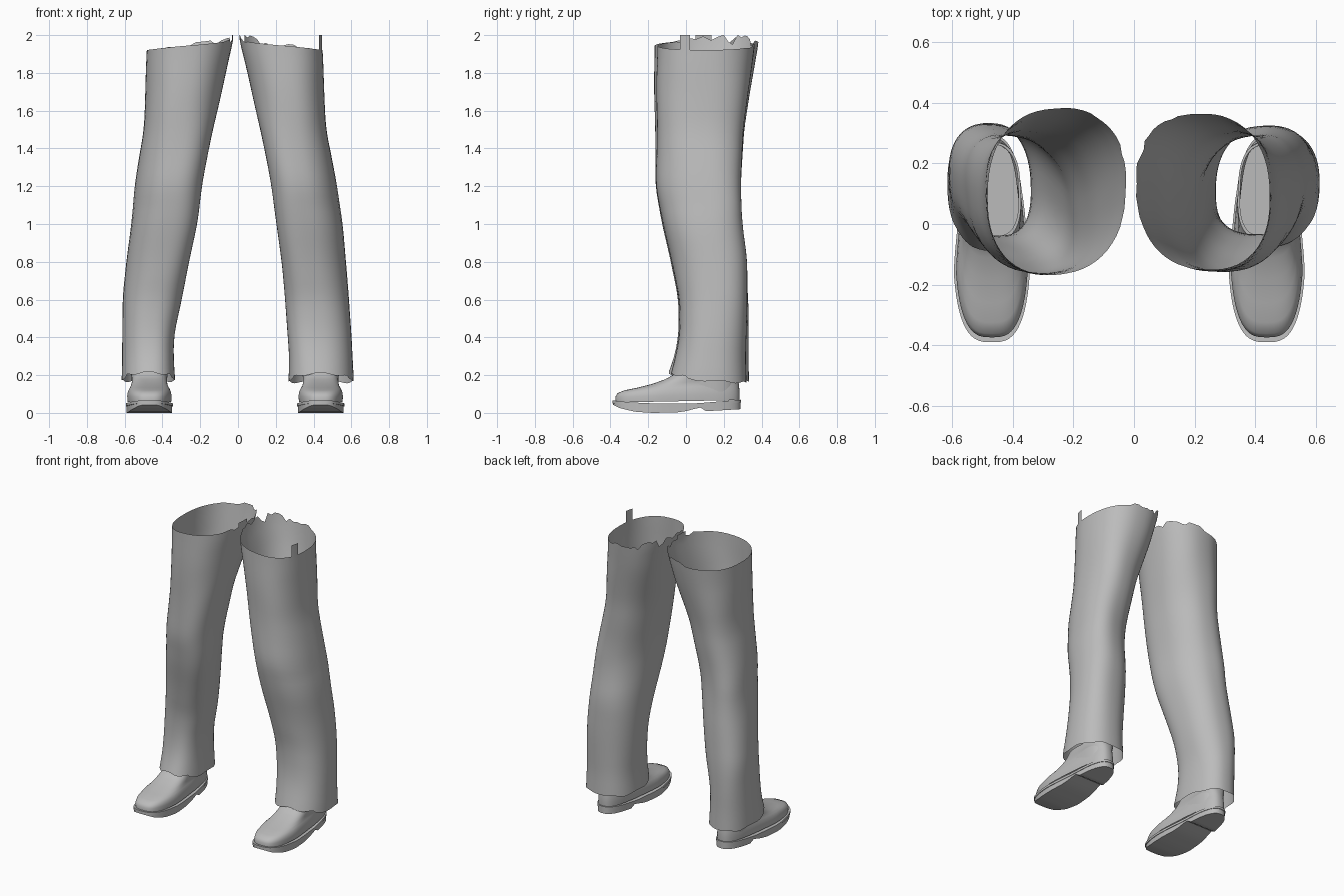
import bpy, bmesh, math, random

if "Cube" in bpy.data.objects:
    bpy.data.objects.remove(bpy.data.objects["Cube"])

random.seed(4)
grey = bpy.data.materials.new("plain grey")
grey.diffuse_color = (0.5, 0.5, 0.5, 1)
grey.use_nodes = True
grey.node_tree.nodes["Principled BSDF"].inputs["Base Color"].default_value = grey.diffuse_color


def finish(name, bm, angle=40):
    bmesh.ops.recalc_face_normals(bm, faces=bm.faces)
    me = bpy.data.meshes.new(name)
    bm.to_mesh(me)
    bm.free()
    ob = bpy.data.objects.new(name, me)
    bpy.context.collection.objects.link(ob)
    me.materials.append(grey)
    bpy.ops.object.select_all(action='DESELECT')
    ob.select_set(True)
    bpy.context.view_layer.objects.active = ob
    bpy.ops.object.shade_smooth_by_angle(angle=math.radians(angle))
    return ob


def spow(v, e):
    return math.copysign(abs(v) ** e, v)


def interp(table, x):
    """Linear lookup in rows sorted by their first value."""
    if x <= table[0][0]:
        return table[0][1:]
    for a, b in zip(table, table[1:]):
        if x <= b[0]:
            t = (x - a[0]) / (b[0] - a[0])
            return [p + (q - p) * t for p, q in zip(a[1:], b[1:])]
    return table[-1][1:]


def bridge(bm, rings):
    n = len(rings[0])
    for a, b in zip(rings, rings[1:]):
        for i in range(n):
            j = (i + 1) % n
            bm.faces.new((a[i], a[j], b[j], b[i]))


# Trouser legs: height, x range, y range
LEFT = [(0.17, -.615, -.33, -.11, .335), (0.28, -.612, -.34, -.065, .33),
        (0.42, -.612, -.338, -.04, .33), (0.6, -.612, -.298, -.04, .33),
        (0.8, -.59, -.258, -.08, .315), (1.0, -.566, -.217, -.13, .295),
        (1.2, -.548, -.192, -.162, .29), (1.5, -.50, -.135, -.165, .305),
        (1.75, -.49, -.075, -.167, .35), (2.0, -.48, -.02, -.167, .39)]
RIGHT = [(0.17, .265, .612, -.09, .322), (0.28, .27, .605, -.06, .315),
         (0.42, .262, .60, -.035, .318), (0.6, .25, .588, -.035, .325),
         (0.8, .23, .57, -.075, .325), (1.0, .205, .556, -.125, .295),
         (1.2, .178, .525, -.16, .29), (1.5, .12, .468, -.155, .30),
         (1.75, .062, .455, -.155, .34), (2.0, .002, .445, -.15, .37)]
# How far the section leans towards the inner back, by height
LEAN = [(.17, -.06), (.5, -.12), (.8, -.2), (1.1, -.27), (1.5, -.13), (1.8, .02), (2, .07)]
N, ROWS = 56, 44


def leg(name, table, side, jag, hem_z, tab):
    bm = bmesh.new()

    def point(a, z):
        x0, x1, y0, y1 = [sum(v) / 3 for v in zip(*(interp(table, z + d) for d in (-.05, 0, .05)))]
        fold = 1 + .012 * math.sin(3 * a + 7 * z) * math.sin(5 * z)
        # a = 0 points outwards
        x = (x0 + x1) / 2 + side * (x1 - x0) / 2 * spow(math.cos(a), .85) * fold
        lean = interp(LEAN, z)[0]
        y = (y0 + y1) / 2 + (y1 - y0) / 2 * spow(math.sin(a - lean), .85) * fold
        return x, y, z

    rim, hem = [], []
    for i in range(N):
        a = 2 * math.pi * i / N
        out, back = math.cos(a), math.sin(a)
        torn = max(0, .5 * back - .6 * out)
        rim.append(1.945 - .024 * out + jag * torn * random.uniform(-.4, .9))
        hem.append(hem_z - .012 * abs(out) - .016 * back
                   + (.012 if back < -.6 else 0) + .005 * math.sin(7 * a))
    rings = []
    for r in range(ROWS + 1):
        t = r / ROWS
        rings.append([bm.verts.new(point(2 * math.pi * i / N, hem[i] + (rim[i] - hem[i]) * t))
                      for i in range(N)])
    bridge(bm, rings)
    # torn strip standing above the rim
    top = rings[-1]
    low = [top[i % N] for i in tab]
    high = [bm.verts.new((v.co.x, v.co.y, 2.0)) for v in low]
    for i in range(len(low) - 1):
        bm.faces.new((low[i], low[i + 1], high[i + 1], high[i]))
    finish(name, bm, 60)


leg("left_trouser_leg", LEFT, -1, .035, .187, (28, 29, 30))
leg("right_trouser_leg", RIGHT, 1, .055, .181, (52, 53, 54))

# Shoe outlines: rows give front y, back y, half width, front z, back z
UPPER = [(-.372, .283, .119, .055, .068), (-.374, .284, .121, .085, .10),
         (-.362, .282, .117, .105, .13), (-.325, .28, .111, .12, .15),
         (-.26, .278, .106, .133, .165), (-.18, .276, .106, .153, .18),
         (-.11, .274, .11, .178, .195), (-.07, .272, .115, .20, .21),
         (-.05, .27, .115, .225, .225), (-.04, .262, .106, .225, .225),
         (-.06, .262, .106, .15, .15), (-.08, .262, .106, .09, .09)]
TAPER = [(-.16, 1.0), (0, .88), (.12, .82), (.3, .82)]
SOLE_BOTTOM = [(-.39, .045), (-.35, .025), (-.27, .006), (-.18, 0), (-.02, .003),
               (.03, .018), (.085, .03), (.09, .008), (.295, .02)]
SOLE_TOP = [(-.39, .066), (-.3, .056), (-.15, .049), (.05, .05), (.295, .07)]


def outline(yf, yb, hw, n=64):
    """Shoe plan: blunt toe, narrower round heel."""
    pts = []
    for i in range(n):
        a = 2 * math.pi * i / n
        c, s = math.cos(a), math.sin(a)
        e = .66 if c > 0 else .8
        y = (yf + yb) / 2 - (yb - yf) / 2 * spow(c, .8)
        pts.append((hw * spow(s, e) * interp(TAPER, y)[0], y))
    return pts


def upper(name, cx):
    bm = bmesh.new()
    rings = []
    for yf, yb, hw, zf, zb in UPPER:
        rings.append([bm.verts.new((cx + x, y, zf + (zb - zf) * (y - yf) / (yb - yf)))
                      for x, y in outline(yf, yb, hw)])
    bridge(bm, rings)
    bm.faces.new(rings[-1])
    finish(name, bm, 50)


def slab(name, cx, grow, bottom, top):
    """Shoe-shaped slab: side wall plus strips across top and bottom."""
    bm = bmesh.new()
    pts = outline(-.389 - grow, .291 + grow, .127 + grow)
    n = len(pts)
    low = [bm.verts.new((cx + x, y, bottom(y))) for x, y in pts]
    high = [bm.verts.new((cx + x, y, top(y))) for x, y in pts]
    bridge(bm, [low, high])
    for ring in (low, high):
        for i in range(n // 2):
            quad = [ring[i], ring[i + 1], ring[(n - i - 1) % n], ring[(n - i) % n]]
            bm.faces.new(list(dict.fromkeys(quad)))
    finish(name, bm, 35)


for label, cx in (("left", -.469), ("right", .438)):
    upper(label + "_shoe_upper", cx)
    slab(label + "_shoe_sole", cx, -.003, lambda y: interp(SOLE_BOTTOM, y)[0],
         lambda y: interp(SOLE_TOP, y)[0] - .014)
    slab(label + "_shoe_welt", cx, .001, lambda y: interp(SOLE_TOP, y)[0] - .015,
         lambda y: interp(SOLE_TOP, y)[0])
